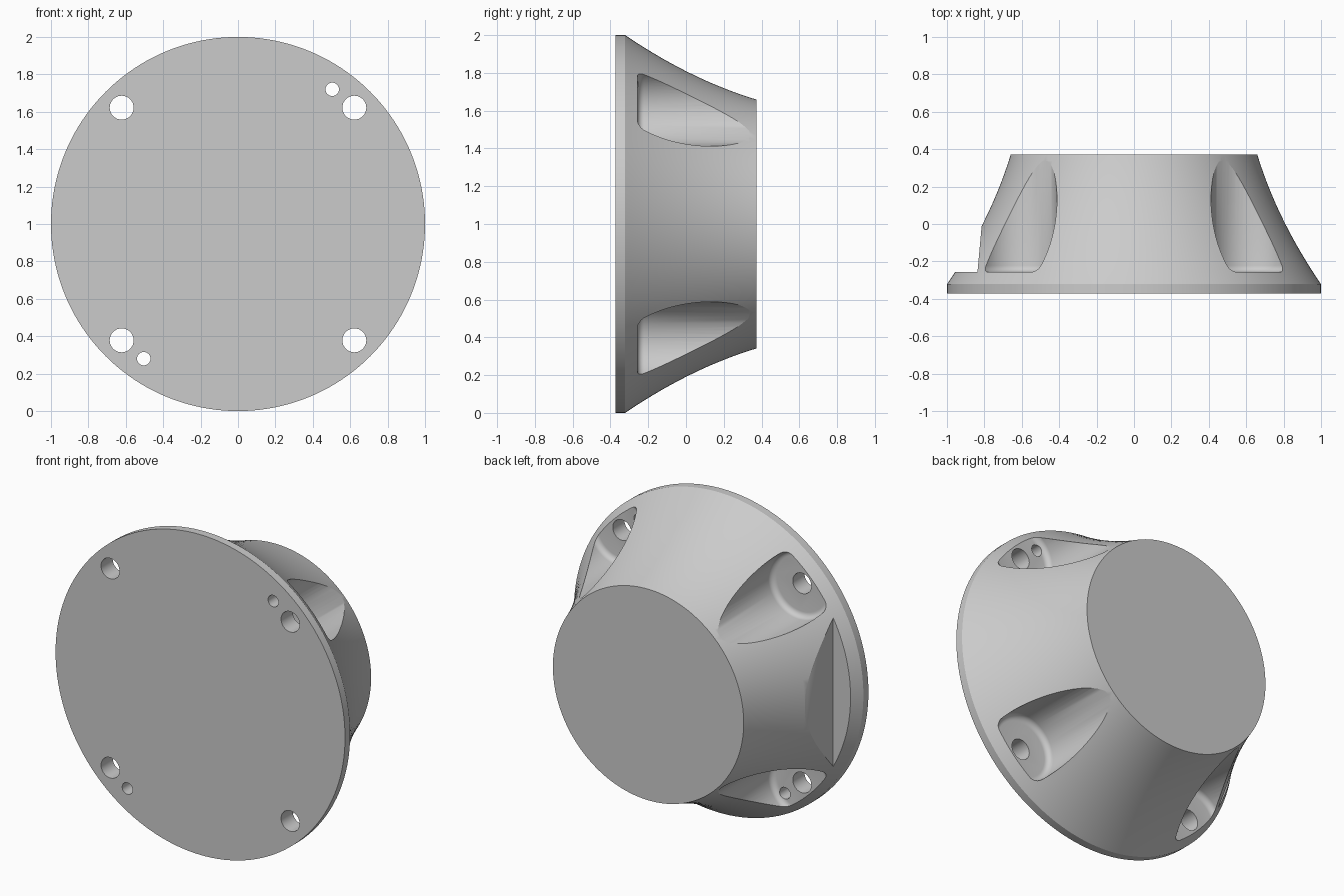
import bpy, bmesh, math
from mathutils import Vector

if "Cube" in bpy.data.objects:
    bpy.data.objects.remove(bpy.data.objects["Cube"], do_unlink=True)

BACK, RIM, DEPTH = -0.372, -0.322, 0.372
FLOOR = -0.257
BOLT = 0.622

grey = bpy.data.materials.new("plain grey")
grey.use_nodes = True
grey.diffuse_color = (0.6, 0.6, 0.6, 1)
grey.node_tree.nodes["Principled BSDF"].inputs["Base Color"].default_value = (0.6, 0.6, 0.6, 1)


def finish(name, bm):
    bmesh.ops.recalc_face_normals(bm, faces=bm.faces)
    mesh = bpy.data.meshes.new(name)
    bm.to_mesh(mesh)
    bm.free()
    mesh.materials.append(grey)
    obj = bpy.data.objects.new(name, mesh)
    bpy.context.collection.objects.link(obj)
    return obj


def lathe(name, profile, x=0, z=1, sides=64):
    """Turn (radius, y) points about an axis along y, with capped ends."""
    bm = bmesh.new()
    rings = []
    for r, y in profile:
        angles = [math.tau * i / sides for i in range(sides)]
        rings.append([bm.verts.new((x + r * math.cos(a), y, z + r * math.sin(a))) for a in angles])
    for low, high in zip(rings, rings[1:]):
        for i in range(sides):
            j = (i + 1) % sides
            bm.faces.new((low[i], low[j], high[j], high[i]))
    bm.faces.new(rings[0])
    bm.faces.new(rings[-1])
    return finish(name, bm)


def prism(name, outline, z0, z1):
    """Extrude an xy outline along z."""
    bm = bmesh.new()
    face = bm.faces.new([bm.verts.new((x, y, z0)) for x, y in outline])
    top = bmesh.ops.extrude_face_region(bm, geom=[face])["geom"]
    moved = [v for v in top if isinstance(v, bmesh.types.BMVert)]
    bmesh.ops.translate(bm, verts=moved, vec=Vector((0, 0, z1 - z0)))
    return finish(name, bm)


# Flared round body with a short straight rim
flare = []
STEPS = 20
for i in range(STEPS + 1):
    t = (DEPTH - RIM) * i / STEPS
    flare.append((1 - 0.68 * t + 0.272 * t * t, RIM + t))
body = lathe("flared_housing", [(1, BACK)] + flare, sides=160)

# Pocket cutter profile: round bottom edge, straight wall
POCKET, FILLET = 0.21, 0.035
pocket = []
for i in range(7):
    a = math.pi / 2 * i / 6
    pocket.append((POCKET - FILLET + FILLET * math.sin(a), FLOOR + FILLET * (1 - math.cos(a))))
pocket.append((POCKET, 0.6))

# Four bolt pockets with through holes
cutters = []
for sx in (-1, 1):
    for sz in (-1, 1):
        x, z = sx * BOLT, 1 + sz * BOLT
        cutters.append(lathe("pocket_cutter", pocket, x, z))
        cutters.append(lathe("bolt_hole_cutter", [(0.064, -0.6), (0.064, 0)], x, z, 40))

# Two small locating holes on opposite corners
for s in (-1, 1):
    cutters.append(lathe("pin_hole_cutter", [(0.036, -0.6), (0.036, 0)], s * 0.504, 1 + s * 0.72, 32))

# Flat notch on one side
cutters.append(prism("side_flat_cutter",
                     [(-1.2, FLOOR), (-0.837, FLOOR), (-0.777, 0.4), (-1.2, 0.4)], 0.2, 1.8))

bpy.ops.object.select_all(action="DESELECT")
body.select_set(True)
bpy.context.view_layer.objects.active = body
for cutter in cutters:
    cutter.hide_render = True
    cut = body.modifiers.new("cut", "BOOLEAN")
    cut.operation = "DIFFERENCE"
    cut.solver = "EXACT"
    cut.object = cutter
    bpy.ops.object.modifier_apply(modifier=cut.name)
    bpy.data.objects.remove(cutter, do_unlink=True)

bpy.ops.object.shade_smooth_by_angle(angle=math.radians(25))
